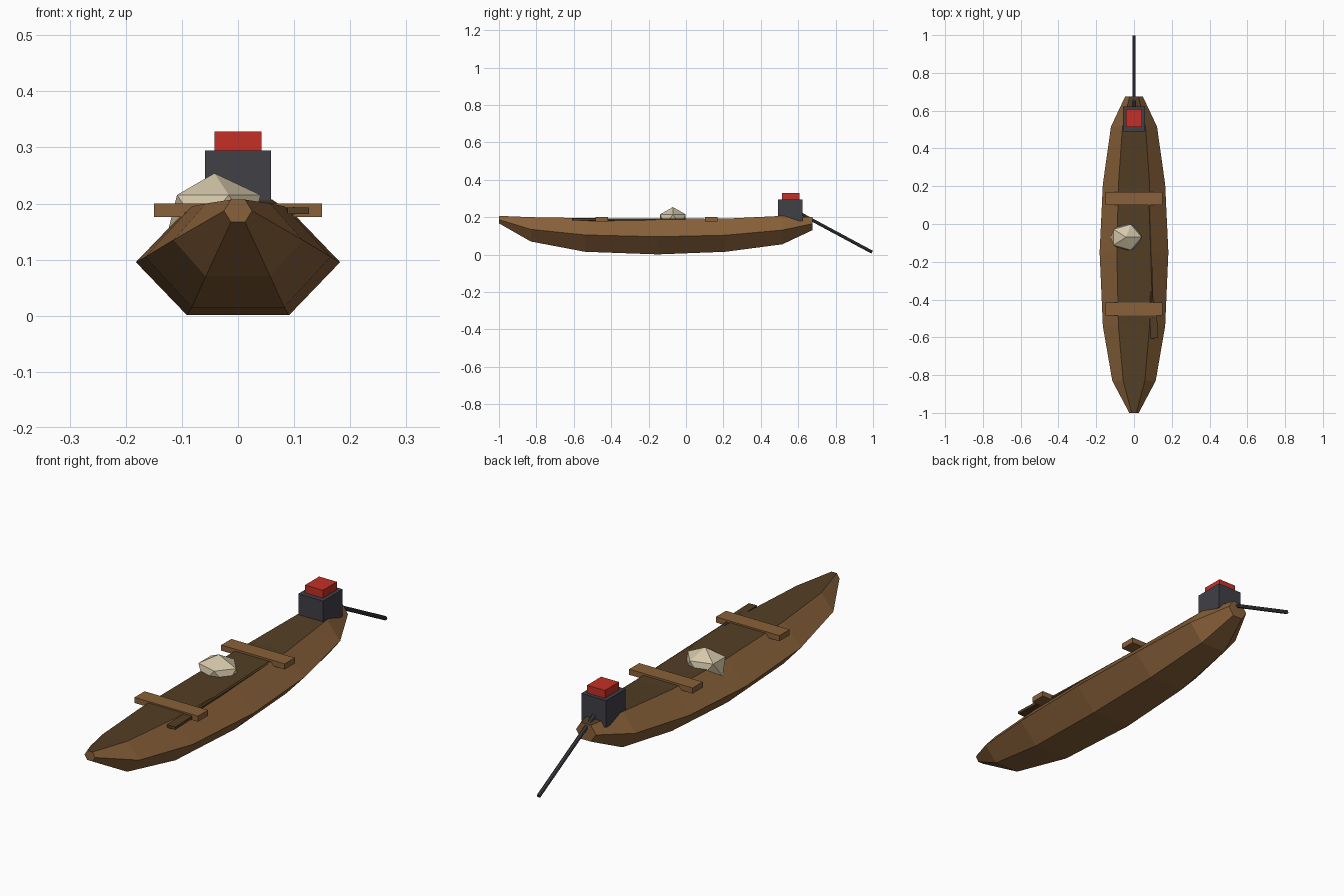
import bpy, bmesh, math
from mathutils import Vector

cube = bpy.data.objects.get("Cube")
if cube:
    bpy.data.objects.remove(cube, do_unlink=True)


def material(name, rgb):
    m = bpy.data.materials.new(name)
    m.use_nodes = True
    m.diffuse_color = (*rgb, 1)
    m.node_tree.nodes["Principled BSDF"].inputs["Base Color"].default_value = (*rgb, 1)
    return m


wood = material("wood brown", (0.25, 0.12, 0.042))
dark_wood = material("dark wood", (0.085, 0.048, 0.018))
metal = material("dark grey metal", (0.052, 0.05, 0.062))
red = material("red", (0.55, 0.03, 0.02))
stone = material("pale sack", (0.66, 0.57, 0.4))


def add_object(name, bm, *mats):
    bmesh.ops.recalc_face_normals(bm, faces=bm.faces)
    mesh = bpy.data.meshes.new(name)
    bm.to_mesh(mesh)
    bm.free()
    for m in mats:
        mesh.materials.append(m)
    ob = bpy.data.objects.new(name, mesh)
    bpy.context.collection.objects.link(ob)
    return ob


def box(name, centre, size, mat, turn=0):
    bm = bmesh.new()
    bmesh.ops.create_cube(bm, size=1)
    bmesh.ops.scale(bm, vec=size, verts=bm.verts)
    ob = add_object(name, bm, mat)
    ob.location = centre
    ob.rotation_euler.z = turn
    return ob


def rod(name, start, end, radius, mat, sides=8):
    start, end = Vector(start), Vector(end)
    bm = bmesh.new()
    bmesh.ops.create_cone(bm, cap_ends=True, segments=sides, radius1=radius,
                          radius2=radius, depth=(end - start).length)
    ob = add_object(name, bm, mat)
    ob.location = (start + end) / 2
    ob.rotation_euler = (end - start).to_track_quat("Z", "Y").to_euler()
    return ob


# Hull: hexagonal sections (y, half width, bottom, top) joined bow to stern
stations = [(-1, 0.025, 0.167, 0.207), (-0.83, 0.115, 0.07, 0.2),
            (-0.54, 0.165, 0.015, 0.195), (-0.15, 0.182, 0.001, 0.19),
            (0.21, 0.165, 0.015, 0.192), (0.515, 0.122, 0.055, 0.207),
            (0.675, 0.047, 0.13, 0.2)]
bm = bmesh.new()
rings = []
for y, w, low, high in stations:
    mid, half = (low + high) / 2, (high - low) / 2
    corners = [(w, 0), (w / 2, half), (-w / 2, half), (-w, 0), (-w / 2, -half), (w / 2, -half)]
    rings.append([bm.verts.new((x, y, mid + z)) for x, z in corners])
for a, b in zip(rings, rings[1:]):
    for i in range(6):
        j = (i + 1) % 6
        face = bm.faces.new((a[i], a[j], b[j], b[i]))
        face.material_index = 1 if i == 1 else 0   # flat deck strip
bm.faces.new(rings[0])
bm.faces.new(rings[-1])
add_object("hull", bm, wood, dark_wood)

# Bench planks across the hull
for name, y in (("front_bench", -0.45), ("rear_bench", 0.135)):
    box(name, (0, y, 0.188), (0.3, 0.068, 0.024), wood)

# Paddle lying along the deck edge
rod("paddle_shaft", (0.1, -0.52, 0.187), (0.08, 0.1, 0.187), 0.007, dark_wood, 6)
box("paddle_blade", (0.105, -0.54, 0.187), (0.038, 0.13, 0.012), dark_wood, 0.04)

# Lumpy sack on the deck
bm = bmesh.new()
bmesh.ops.create_icosphere(bm, subdivisions=1, radius=1)
bmesh.ops.scale(bm, vec=(0.092, 0.08, 0.07), verts=bm.verts)
add_object("sack", bm, stone).location = (-0.042, -0.07, 0.184)

# Outboard motor with red cap and long propeller shaft
box("motor_body", (0, 0.557, 0.237), (0.117, 0.132, 0.115), metal)
box("motor_cap", (0, 0.56, 0.31), (0.084, 0.095, 0.036), red)
rod("motor_shaft", (0, 0.6, 0.225), (0, 0.995, 0.013), 0.0085, metal)
